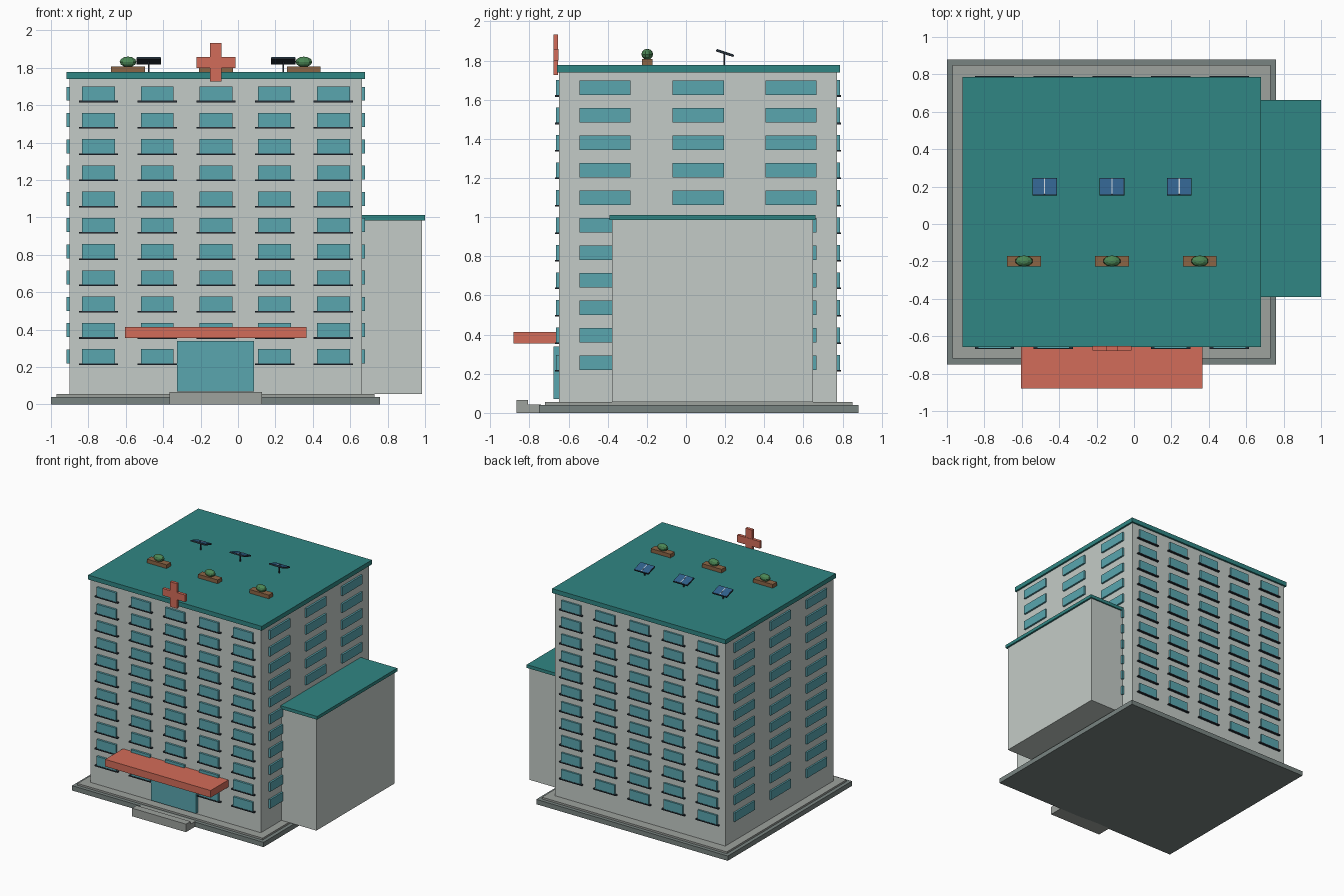
import bpy, bmesh, math
from mathutils import Matrix, Vector

if "Cube" in bpy.data.objects:
    bpy.data.objects.remove(bpy.data.objects["Cube"])

MATS = {}
COLORS = {
    "wall": (0.55, 0.60, 0.57), "teal": (0.03, 0.24, 0.23), "glass": (0.10, 0.38, 0.43),
    "red": (0.65, 0.15, 0.10), "base": (0.19, 0.23, 0.22), "stone": (0.34, 0.36, 0.34),
    "wood": (0.26, 0.13, 0.06), "leaf": (0.07, 0.24, 0.09), "panel": (0.03, 0.12, 0.26),
    "dark": (0.02, 0.03, 0.04), "metal": (0.55, 0.60, 0.65),
}


def mat(name):
    if name not in MATS:
        MATS[name] = bpy.data.materials.new(name)
        MATS[name].diffuse_color = (*COLORS[name], 1)
    return MATS[name]


def boxes(name, color, ranges, xform=Matrix()):
    """One object made of boxes given as (x0, x1, y0, y1, z0, z1)."""
    bm = bmesh.new()
    for x0, x1, y0, y1, z0, z1 in ranges:
        m = Matrix.Translation(((x0 + x1) / 2, (y0 + y1) / 2, (z0 + z1) / 2))
        bmesh.ops.create_cube(bm, size=1, matrix=xform @ m @ Matrix.Diagonal((x1 - x0, y1 - y0, z1 - z0, 1)))
    return finish(name, color, bm)


def finish(name, color, bm):
    me = bpy.data.meshes.new(name)
    bm.to_mesh(me)
    bm.free()
    me.materials.append(mat(color))
    ob = bpy.data.objects.new(name, me)
    bpy.context.collection.objects.link(ob)
    return ob


CX = -0.118  # centre line of the tower

# Ground slabs, tower, side wing and their roofs
boxes("ground_slab", "base", [(-1, 0.76, -0.75, 0.88, 0, 0.04)])
boxes("plinth", "stone", [(-0.97, 0.73, -0.72, 0.85, 0.04, 0.055)])
boxes("tower", "wall", [(-0.902, 0.664, -0.648, 0.772, 0.055, 1.74)])
boxes("tower_roof", "teal", [(-0.916, 0.679, -0.658, 0.787, 1.74, 1.777)])
boxes("wing", "wall", [(0.66, 0.985, -0.378, 0.65, 0.055, 0.985)])
boxes("wing_roof", "teal", [(0.66, 1.0, -0.39, 0.662, 0.985, 1.012)])

# Windows: front and back have sills, the sides do not
front, sills, sides = [], [], []
for row in range(11):
    z = 0.22 + row * 0.1404
    for col in range(5):
        x = CX + (col - 2) * 0.3138
        for y0, y1, s0, s1 in ((-0.665, -0.64, -0.669, -0.64), (0.765, 0.787, 0.765, 0.791)):
            if y0 < 0 and row == 0 and col == 2:
                continue  # taken by the entrance
            front.append((x - 0.088, x + 0.088, y0, y1, z, z + 0.076))
            sills.append((x - 0.105, x + 0.105, s0, s1, z - 0.009, z))
    for y in (-0.414, 0.062, 0.536):
        for x0, x1 in ((-0.916, -0.895), (0.655, 0.679)):
            sides.append((x0, x1, y - 0.131, y + 0.131, z, z + 0.074))
boxes("front_back_windows", "glass", front)
boxes("window_sills", "dark", sills)
boxes("side_windows", "glass", sides)

# Entrance
boxes("entrance_door", "glass", [(-0.326, 0.086, -0.676, -0.64, 0.07, 0.34)])
boxes("entrance_canopy", "red", [(-0.604, 0.365, -0.88, -0.645, 0.355, 0.414)])
boxes("outer_step", "stone", [(-0.367, 0.129, -0.867, -0.807, 0, 0.067)])
boxes("inner_step", "stone", [(-0.367, 0.129, -0.807, -0.74, 0, 0.044)])

# Cross sign on the roof edge
boxes("cross_upright", "red", [(-0.15, -0.088, -0.678, -0.653, 1.727, 1.934)])
boxes("cross_bar", "red", [(-0.222, -0.014, -0.676, -0.651, 1.8, 1.859)])

for i in (-1, 0, 1):
    # Tilted solar panel on a post
    px = CX + i * 0.36
    tilt = Matrix.Translation((px, 0.199, 1.838)) @ Matrix.Rotation(math.radians(-18), 4, 'X')
    boxes("solar_frame", "dark", [(-0.066, 0.066, -0.047, 0.047, -0.006, 0.004)], tilt)
    boxes("solar_cells", "panel", [(-0.063, 0.063, -0.044, 0.044, 0.003, 0.006)], tilt)
    boxes("solar_divider", "metal", [(-0.003, 0.003, -0.044, 0.044, 0.005, 0.0075)], tilt)
    boxes("solar_post", "dark", [(px - 0.004, px + 0.004, 0.191, 0.199, 1.77, 1.836)])

    # Planter with a shrub
    qx = CX + i * 0.47
    boxes("planter", "wood", [(qx - 0.09, qx + 0.09, -0.226, -0.17, 1.77, 1.808)])
    bm = bmesh.new()
    bmesh.ops.create_uvsphere(bm, u_segments=10, v_segments=6, radius=1,
                              matrix=Matrix.Translation((qx, -0.198, 1.832)) @ Matrix.Diagonal((0.047, 0.03, 0.028, 1)))
    finish("shrub", "leaf", bm)

for m in bpy.data.materials:
    if m.users and not m.is_grease_pencil:
        m.use_nodes = True
        m.node_tree.nodes["Principled BSDF"].inputs["Base Color"].default_value = m.diffuse_color
